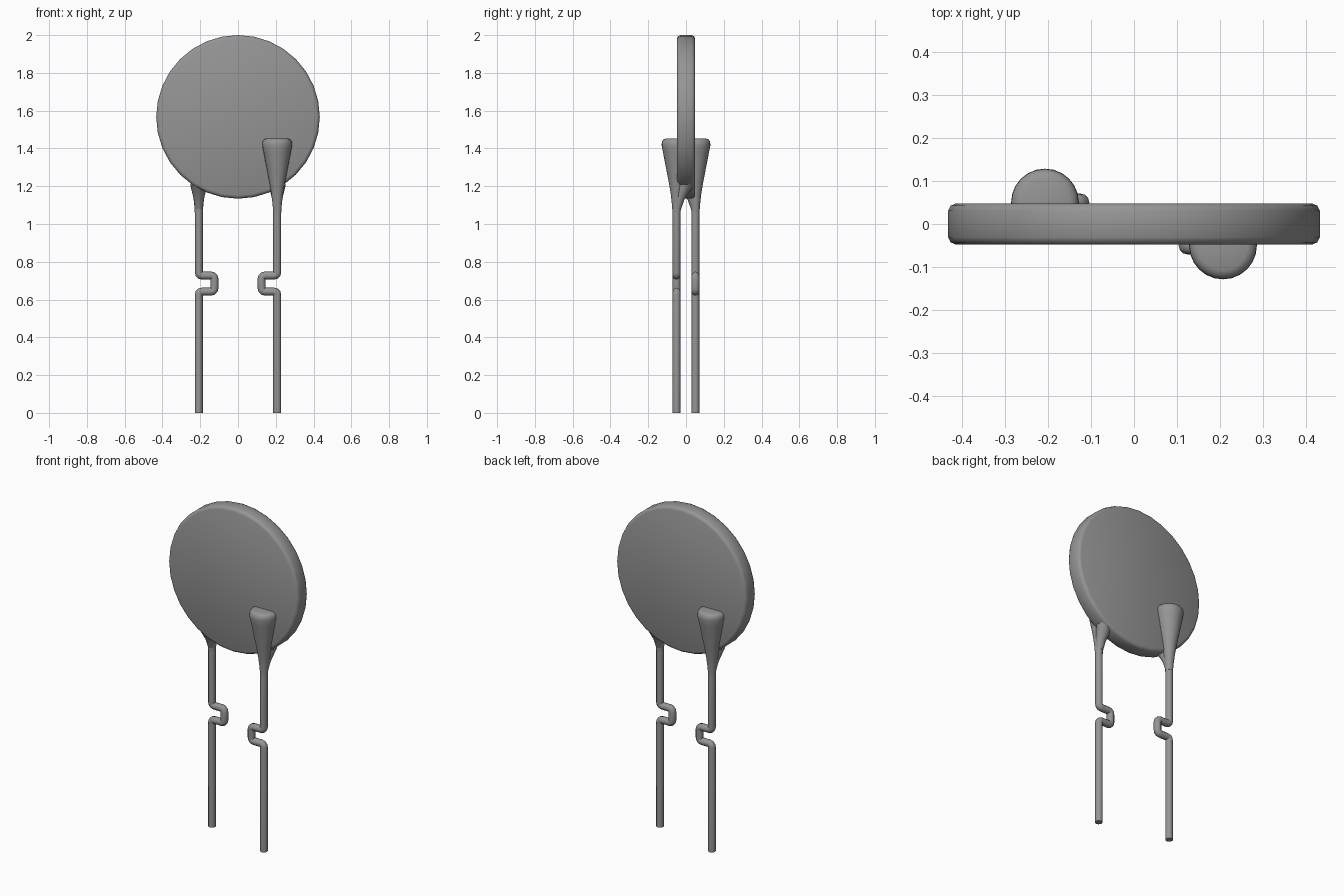
import bpy, bmesh, math
from mathutils import Vector, Matrix

if "Cube" in bpy.data.objects:
    bpy.data.objects.remove(bpy.data.objects["Cube"], do_unlink=True)

grey = bpy.data.materials.new("mid grey")
GREY = (0.3, 0.3, 0.3, 1)
grey.diffuse_color = GREY
grey.use_nodes = True
grey.node_tree.nodes["Principled BSDF"].inputs["Base Color"].default_value = GREY

LEAD_X, LEAD_Y, LEAD_R = 0.2075, -0.05, 0.021
DISC_Z, DISC_R = 1.567, 0.433


def loft(name, rings, sides, turn=None, angle=35):
    """Skin stacked circles (x, y, z, radius) and cap both ends."""
    bm = bmesh.new()
    loops = []
    for x, y, z, r in rings:
        loops.append([bm.verts.new((x + r * math.cos(2 * math.pi * i / sides),
                                    y + r * math.sin(2 * math.pi * i / sides), z))
                      for i in range(sides)])
    for a, b in zip(loops, loops[1:]):
        for i in range(sides):
            j = (i + 1) % sides
            bm.faces.new((a[i], a[j], b[j], b[i]))
    bm.faces.new(loops[0][::-1])
    bm.faces.new(loops[-1])
    if turn:
        bm.transform(turn)
    return finish(name, bm, angle)


def finish(name, bm, angle):
    bmesh.ops.recalc_face_normals(bm, faces=bm.faces)
    mesh = bpy.data.meshes.new(name)
    bm.to_mesh(mesh)
    bm.free()
    mesh.materials.append(grey)
    obj = bpy.data.objects.new(name, mesh)
    bpy.context.collection.objects.link(obj)
    bpy.ops.object.select_all(action='DESELECT')
    obj.select_set(True)
    bpy.context.view_layer.objects.active = obj
    bpy.ops.object.shade_smooth_by_angle(angle=math.radians(angle))
    return obj


def round_corners(points, radius, steps=3):
    """Replace each inner corner of a path with a short arc."""
    pts = [Vector(p) for p in points]
    path = [pts[0]]
    for a, b, c in zip(pts, pts[1:], pts[2:]):
        p, q = b + (a - b).normalized() * radius, b + (c - b).normalized() * radius
        for i in range(steps + 1):
            t = i / steps
            path.append(p * (1 - t) ** 2 + b * 2 * t * (1 - t) + q * t ** 2)
    return path + [pts[-1]]


def wire(name, points, radius, sides, turn):
    """Sweep a circle along a path lying in the xz plane."""
    path = round_corners(points, 0.018)
    bm = bmesh.new()
    loops = []
    for k, p in enumerate(path):
        tangent = ((p - path[max(k - 1, 0)]).normalized()
                   + (path[min(k + 1, len(path) - 1)] - p).normalized()).normalized()
        side = Vector((0, 1, 0)).cross(tangent)
        loops.append([bm.verts.new(p + radius * (
            side * math.cos(2 * math.pi * i / sides)
            + Vector((0, 1, 0)) * math.sin(2 * math.pi * i / sides))) for i in range(sides)])
    for a, b in zip(loops, loops[1:]):
        for i in range(sides):
            j = (i + 1) % sides
            bm.faces.new((a[i], a[j], b[j], b[i]))
    bm.faces.new(loops[0])
    bm.faces.new(loops[-1][::-1])
    bm.transform(turn)
    return finish(name, bm, 50)


# Round flat body with softened rims, stood upright
stand = Matrix.Translation((0, 0, DISC_Z)) @ Matrix.Rotation(math.pi / 2, 4, 'X')
loft("disc_body", [(0, 0, -0.048, 0.415), (0, 0, -0.043, 0.427), (0, 0, -0.031, DISC_R),
                   (0, 0, 0.031, DISC_R), (0, 0, 0.043, 0.427), (0, 0, 0.048, 0.415)],
     32, stand, 50)

# Two leads, the second turned half a circle about the upright axis
for side, spin in (("front", 0), ("back", math.pi)):
    turn = Matrix.Rotation(spin, 4, 'Z')
    # Wire with a square kink toward the middle
    wire(side + "_lead", [(LEAD_X, LEAD_Y, z) if not kink else (0.125, LEAD_Y, z)
                          for z, kink in ((0, 0), (0.642, 0), (0.642, 1), (0.727, 1),
                                          (0.727, 0), (1.15, 0))], LEAD_R, 12, turn)
    # Tapered coating that widens upward over the face of the body
    loft(side + "_lead_coating", [(LEAD_X, LEAD_Y, z, r) for z, r in (
        (1.06, 0.0215), (1.10, 0.024), (1.16, 0.031), (1.22, 0.041), (1.38, 0.072),
        (1.415, 0.079), (1.435, 0.078), (1.447, 0.070), (1.452, 0.058))], 24, turn, 60)
    # Flare where the wire meets the underside of the body
    loft(side + "_lead_flare", [(LEAD_X, -0.047, 1.08, 0.021), (LEAD_X, -0.035, 1.13, 0.027),
                                (LEAD_X, -0.018, 1.17, 0.036), (LEAD_X, -0.002, 1.21, 0.046)],
         16, turn, 60)
